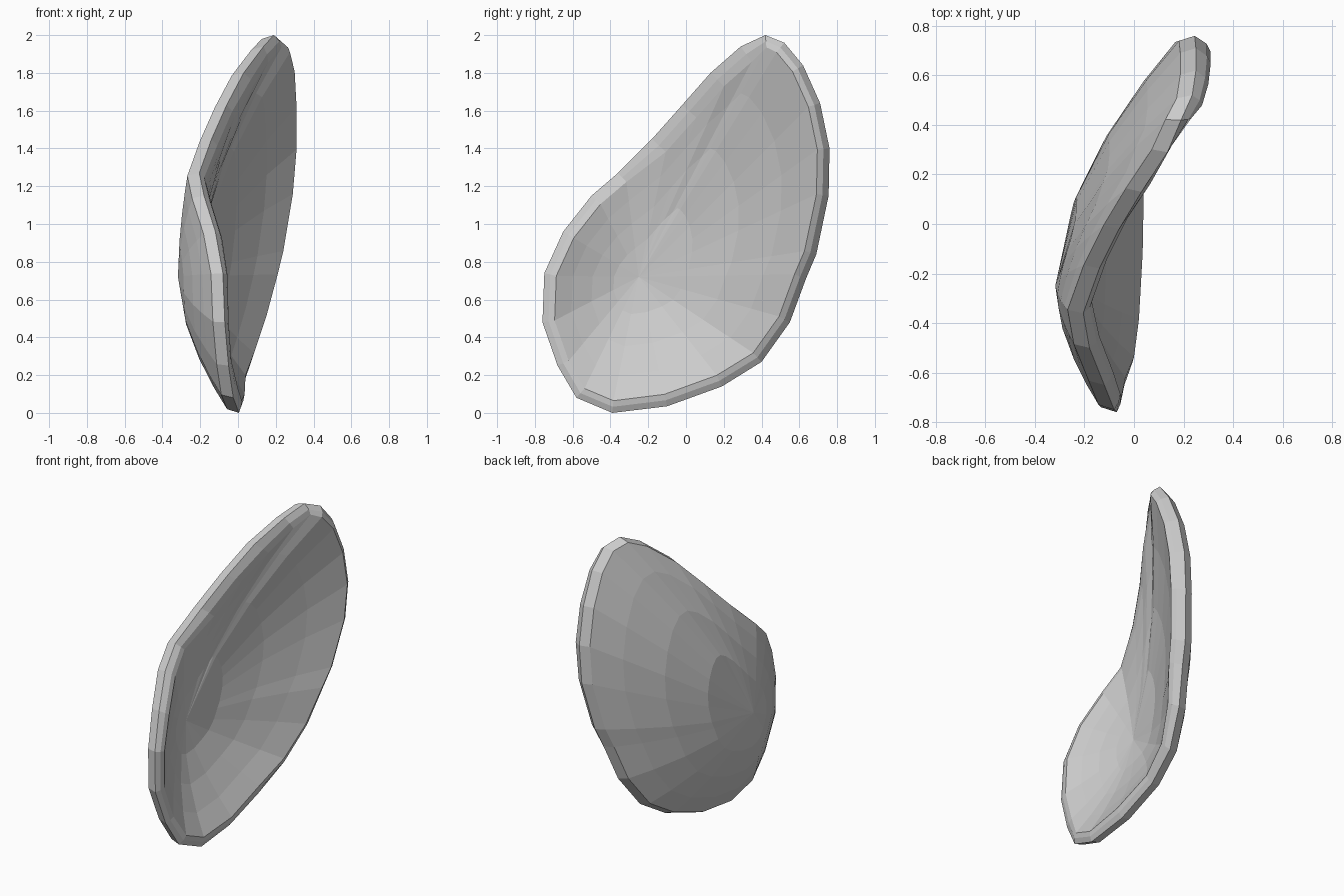
import bpy, bmesh
from mathutils import Vector

if "Cube" in bpy.data.objects:
    bpy.data.objects.remove(bpy.data.objects["Cube"])

# Rim stations: y, z of the outline, x of the outline edge, x of the inner edge
RIM = [
    (-.39, .00, .005, .02), (-.10, .035, .01, .035), (.19, .14, .02, .04),
    (.40, .27, .055, .085), (.55, .48, .11, .15), (.635, .71, .155, .21),
    (.69, .84, .18, .24), (.755, 1.15, .23, .29), (.76, 1.40, .245, .31),
    (.71, 1.64, .25, .31), (.62, 1.84, .25, .30), (.52, 1.96, .235, .275),
    (.42, 2.00, .19, .23), (.29, 1.94, .135, .16), (.13, 1.80, .03, .08),
    (-.02, 1.63, -.06, -.02), (-.18, 1.45, -.14, -.10), (-.36, 1.27, -.205, -.17),
    (-.50, 1.15, -.18, -.14), (-.65, .96, -.12, -.085), (-.75, .74, -.08, -.055),
    (-.76, .48, -.07, -.05), (-.68, .25, -.05, -.035), (-.58, .08, -.025, .00),
]
N = len(RIM)
CENTRE = Vector((-.25, .72))      # deepest point of the bowl (y, z)
BACK_X, FRONT_X = -.318, -.205    # depth of the outer and inner skins


def inset(i, d):
    """Outline point i moved inwards by d in the y-z plane."""
    p = Vector(RIM[i][:2])
    t = (Vector(RIM[(i + 1) % N][:2]) - Vector(RIM[i - 1][:2])).normalized()
    return p + Vector((-t.y, t.x)) * d


def lip(i):
    """Lip width: broader along the straight upper edge."""
    return .10 if 13 <= i <= 16 else .065


bm = bmesh.new()


def ring(points):
    return [bm.verts.new(p) for p in points]


def bridge(a, b):
    for i in range(N):
        j = (i + 1) % N
        bm.faces.new((a[i], a[j], b[j], b[i]))


def skin(edge, depth, power, steps):
    """Bowl surface from an edge ring down to the centre."""
    last = edge
    for s in steps:
        pts = []
        for v in edge:
            q = CENTRE.lerp(Vector((v.co.y, v.co.z)), s)
            pts.append((depth + (v.co.x - depth) * s ** power, q.x, q.y))
        new = ring(pts)
        bridge(last, new)
        last = new
    tip = bm.verts.new((depth, CENTRE.x, CENTRE.y))
    for i in range(N):
        bm.faces.new((last[i], last[(i + 1) % N], tip))


# Rounded rim: inner edge, bevel, outline edge, back edge
inner = ring([(RIM[i][3], *inset(i, lip(i))) for i in range(N)])
bevel = ring([(RIM[i][3] * .75 + RIM[i][2] * .25, *inset(i, lip(i) * .5)) for i in range(N)])
outer = ring([(RIM[i][2], *RIM[i][:2]) for i in range(N)])
back = ring([(RIM[i][2] - .063, *inset(i, .02)) for i in range(N)])
bridge(inner, bevel)
bridge(bevel, outer)
bridge(outer, back)

# Convex back and hollow front
skin(back, BACK_X, 1.75, (.84, .62, .36))
skin(inner, FRONT_X, 1.65, (.8, .56, .3))

bmesh.ops.recalc_face_normals(bm, faces=bm.faces[:])
mesh = bpy.data.meshes.new("curved_shell")
bm.to_mesh(mesh)
bm.free()

grey = bpy.data.materials.new("light grey")
grey.diffuse_color = (.6, .6, .6, 1)
grey.use_nodes = True
grey.node_tree.nodes["Principled BSDF"].inputs["Base Color"].default_value = grey.diffuse_color
mesh.materials.append(grey)
bpy.context.collection.objects.link(bpy.data.objects.new("curved_shell", mesh))
